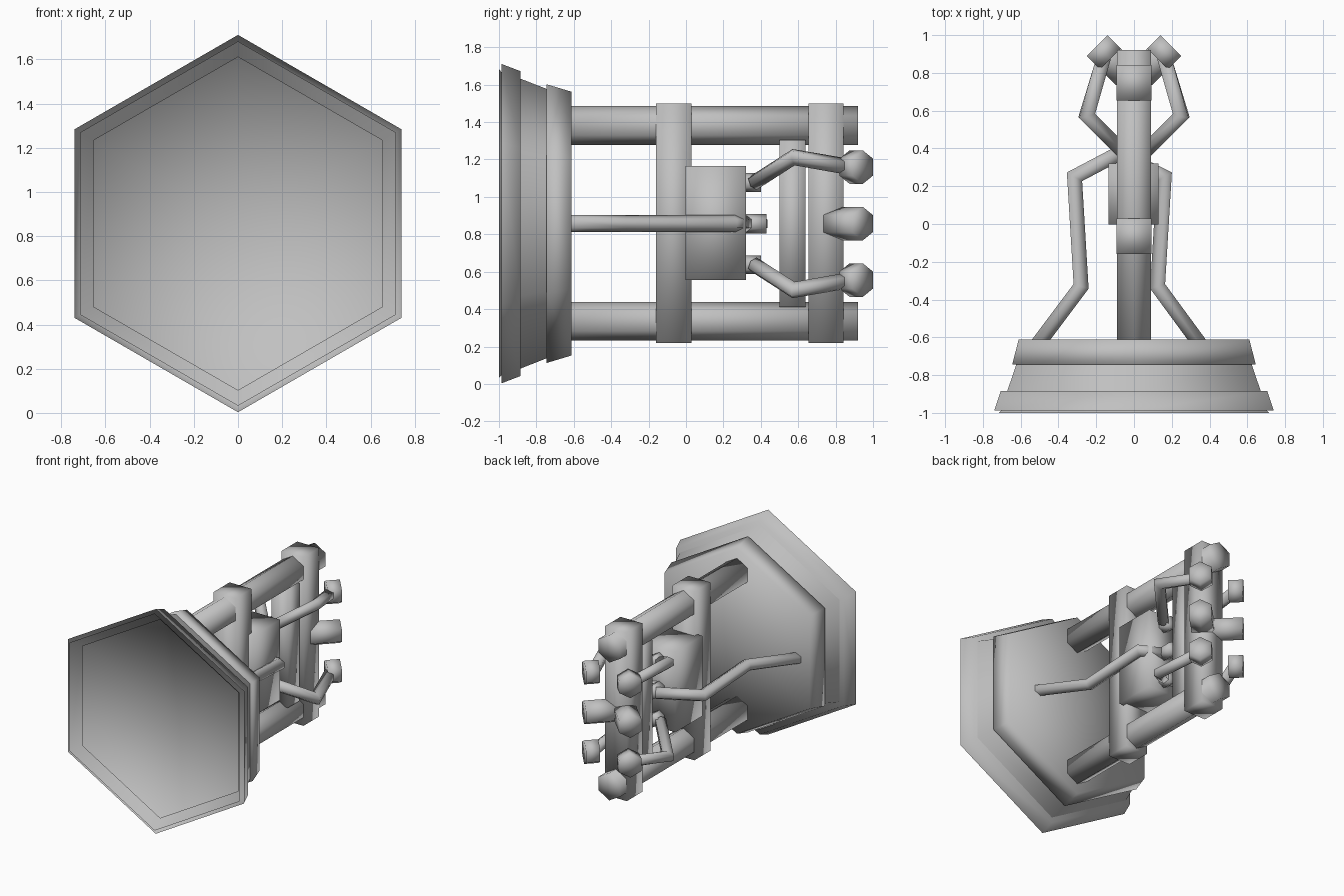
import bpy
import bmesh
from math import cos, sin, pi
from mathutils import Vector

if "Cube" in bpy.data.objects:
    bpy.data.objects.remove(bpy.data.objects["Cube"])

grey = bpy.data.materials.new("plain_grey")
grey.use_nodes = True
grey.diffuse_color = (0.53, 0.53, 0.53, 1)
grey.node_tree.nodes["Principled BSDF"].inputs["Base Color"].default_value = (0.53, 0.53, 0.53, 1)

SIDES = 6
MID = 0.857          # height of the central axis
UP = Vector((0, 0, 1))


def finish(name, bm):
    bmesh.ops.recalc_face_normals(bm, faces=bm.faces)
    mesh = bpy.data.meshes.new(name)
    bm.to_mesh(mesh)
    bm.free()
    mesh.materials.append(grey)
    for p in mesh.polygons:
        p.use_smooth = True
    obj = bpy.data.objects.new(name, mesh)
    bpy.context.collection.objects.link(obj)
    return obj


def skin(name, rings, caps=(0, -1)):
    """Join successive rings of points, closing the rings listed in caps."""
    bm = bmesh.new()
    loops = [[bm.verts.new(p) for p in ring] for ring in rings]
    for a, b in zip(loops, loops[1:]):
        for i in range(SIDES):
            j = (i + 1) % SIDES
            bm.faces.new((a[i], a[j], b[j], b[i]))
    # Fan caps around a centre point
    for end in caps:
        loop = loops[end]
        centre = bm.verts.new(sum((v.co for v in loop), Vector()) / SIDES)
        for i in range(SIDES):
            bm.faces.new((loop[i], loop[(i + 1) % SIDES], centre))
    return finish(name, bm)


def offsets(direction, radius):
    """Hexagon across a direction, one corner pointing up."""
    side = direction.cross(UP).normalized()
    up = side.cross(direction).normalized()
    return [radius * (up * cos(2 * pi * i / SIDES) + side * sin(2 * pi * i / SIDES))
            for i in range(SIDES)]


def tube(name, points, radius):
    """Hexagonal tube along a path, with mitred bends."""
    pts = [Vector(p) for p in points]
    dirs = [(b - a).normalized() for a, b in zip(pts, pts[1:])]
    rings = []
    for i, p in enumerate(pts):
        before = dirs[max(i - 1, 0)]
        after = dirs[min(i, len(dirs) - 1)]
        plane = (before + after).normalized()
        rings.append([p + o - before * (o.dot(plane) / before.dot(plane))
                      for o in offsets(before, radius)])
    return skin(name, rings)


def plate(name, profile, caps):
    """Hexagonal tier around the central axis from (y, radius) pairs."""
    skin(name, [[Vector((0, y, MID)) + o for o in offsets(Vector((0, 1, 0)), r)]
                for y, r in profile], caps)


def box(name, x, y, z):
    bm = bmesh.new()
    bmesh.ops.create_cube(bm, size=1)
    for v in bm.verts:
        v.co = [lo + (c + 0.5) * (hi - lo) for c, (lo, hi) in zip(v.co, (x, y, z))]
    return finish(name, bm)


# Stepped hexagonal plate: a hollow front tray, its inner lip and two tiers
plate("front_tray", [(-0.987, 0.854), (-0.885, 0.815)], (-1,))
plate("inner_lip", [(-1.0, 0.825), (-0.935, 0.754)], ())
plate("middle_tier", [(-0.885, 0.775), (-0.745, 0.72)], ())
plate("back_tier", [(-0.745, 0.745), (-0.612, 0.705)], (0, -1))

# Upper and lower rails running back from the plate
for label, z in (("upper", 1.382), ("lower", 0.335)):
    tube(label + "_rail", [(0, -0.63, z), (0, 0.92, z)], 0.104)

# Upright posts and central block
box("front_post", (-0.092, 0.092), (-0.16, 0.03), (0.22, 1.5))
box("rear_post", (-0.092, 0.092), (0.655, 0.842), (0.22, 1.5))
box("inner_post", (-0.07, 0.07), (0.5, 0.64), (0.41, 1.305))
box("central_block", (-0.135, 0.13), (-0.003, 0.32), (0.555, 1.165))

# Short peg on the back of the block
tube("middle_peg", [(0, 0.3, MID), (0, 0.43, MID)], 0.052)

# Bent side arms reaching to the plate
tube("right_arm", [(-0.52, -0.65, MID), (-0.28, -0.33, MID),
                   (-0.315, 0.25, MID), (-0.03, 0.4, MID)], 0.045)
tube("left_arm", [(0.36, -0.65, MID), (0.125, -0.33, MID),
                  (0.16, 0.25, MID), (0.02, 0.32, MID)], 0.045)

for row, rise in (("upper", 1), ("middle", 0), ("lower", -1)):
    z = MID + 0.302 * rise
    root = MID + 0.22 * rise
    if rise:
        tube(row + "_peg", [(0, 0.3, root), (0, 0.4, root)], 0.05)
    for side, s in (("left", 1), ("right", -1)):
        # Angled knobs at the back, the middle pair reaching further in
        inset = 0.07 if rise else 0.155
        tube(f"{side}_{row}_knob", [((0.195 - inset) * s, 0.945 - inset, z),
                                    (0.195 * s, 0.945, z)], 0.09)
        # Jointed fingers from the block to the knobs
        if rise:
            tube(f"{side}_{row}_finger",
                 [(0.04 * s, 0.365, root), (0.25 * s, 0.575, MID + 0.355 * rise),
                  (0.16 * s, 0.88, z)], 0.043)
